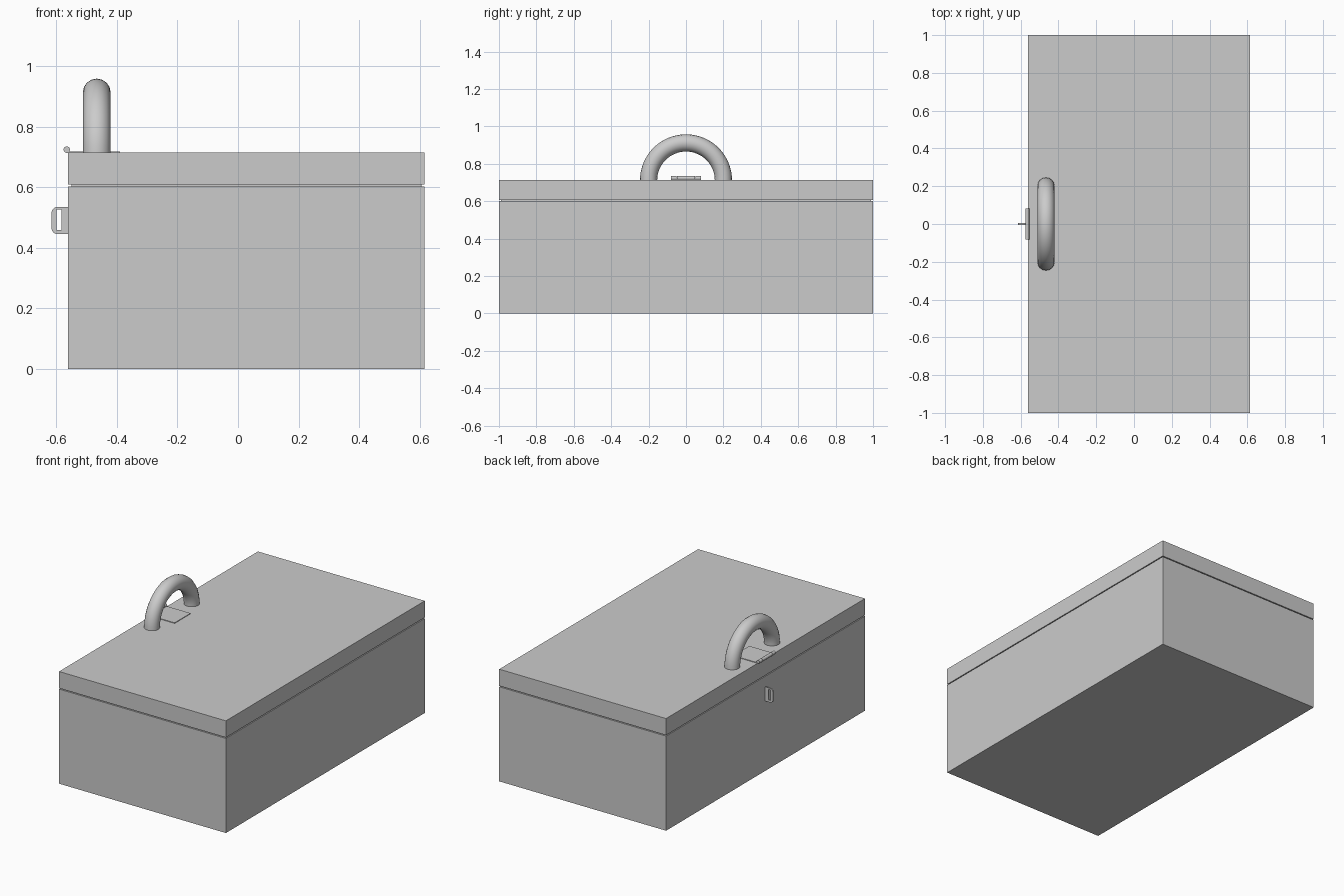
import bpy
import math

if "Cube" in bpy.data.objects:
    bpy.data.objects.remove(bpy.data.objects["Cube"])

X0, X1 = -0.56, 0.615      # case extents in x
SEAM, TOP = 0.605, 0.714   # lid seam and lid top


def box(name, x0, x1, y0, y1, z0, z1):
    bpy.ops.mesh.primitive_cube_add(
        size=1, location=((x0 + x1) / 2, (y0 + y1) / 2, (z0 + z1) / 2))
    ob = bpy.context.object
    ob.name = name
    ob.scale = (x1 - x0, y1 - y0, z1 - z0)
    bpy.ops.object.transform_apply(location=False, rotation=False, scale=True)
    return ob


def curve_object(name, dims):
    data = bpy.data.curves.new(name, 'CURVE')
    data.dimensions = dims
    ob = bpy.data.objects.new(name, data)
    bpy.context.collection.objects.link(ob)
    return ob


def add_spline(ob, pts, cyclic=False):
    s = ob.data.splines.new('POLY')
    s.points.add(len(pts) - 1)
    for p, co in zip(s.points, pts):
        p.co = (*co, 1)
    s.use_cyclic_u = cyclic


def to_mesh(ob):
    bpy.ops.object.select_all(action='DESELECT')
    bpy.context.view_layer.objects.active = ob
    ob.select_set(True)
    bpy.ops.object.convert(target='MESH')
    return bpy.context.object


# Case and lid, separated by a fine seam
box("case_body", X0, X1, -1, 1, 0, SEAM - 0.003)
box("lid", X0, X1, -1, 1, SEAM + 0.003, TOP)
box("seam_core", X0 + 0.01, X1 - 0.01, -0.99, 0.99, SEAM - 0.01, SEAM + 0.01)

# Half-ring carrying handle
handle = curve_object("handle", '3D')
handle.data.bevel_depth = 0.046
handle.data.bevel_resolution = 6
handle.data.use_fill_caps = True
steps = 32
add_spline(handle, [(-0.466, 0.2 * math.cos(math.pi * i / steps),
                     TOP - 0.002 + 0.2 * math.sin(math.pi * i / steps))
                    for i in range(steps + 1)])
handle = to_mesh(handle)
bpy.ops.object.shade_smooth_by_angle()

# Hinge plate on the lid with its knuckles along the edge
box("hinge_plate", -0.567, -0.39, -0.08, 0.08, TOP - 0.001, TOP + 0.004)
for i, (y, length) in enumerate([(-0.066, 0.03), (0, 0.098), (0.066, 0.03)]):
    bpy.ops.mesh.primitive_cylinder_add(
        vertices=20, radius=0.0105, depth=length,
        location=(-0.565, y, TOP + 0.01), rotation=(math.pi / 2, 0, 0))
    bpy.context.object.name = f"hinge_knuckle_{i + 1}"
    bpy.ops.object.shade_smooth_by_angle()

# Padlock staple: rounded plate with a slot
staple = curve_object("staple", '2D')
staple.data.fill_mode = 'BOTH'
staple.data.extrude = 0.004
r, left, low, high = 0.02, -0.615, 0.445, 0.535
outline = [(X0 + 0.003, low, 0), (X0 + 0.003, high, 0)]
for cz, start in ((high - r, 90), (low + r, 180)):
    for k in range(7):
        a = math.radians(start + 15 * k)
        outline.append((left + r + r * math.cos(a), cz + r * math.sin(a), 0))
add_spline(staple, outline, True)
add_spline(staple, [(-0.599, 0.458, 0), (-0.583, 0.458, 0),
                    (-0.583, 0.526, 0), (-0.599, 0.526, 0)], True)
staple.rotation_euler = (math.pi / 2, 0, 0)
to_mesh(staple)
